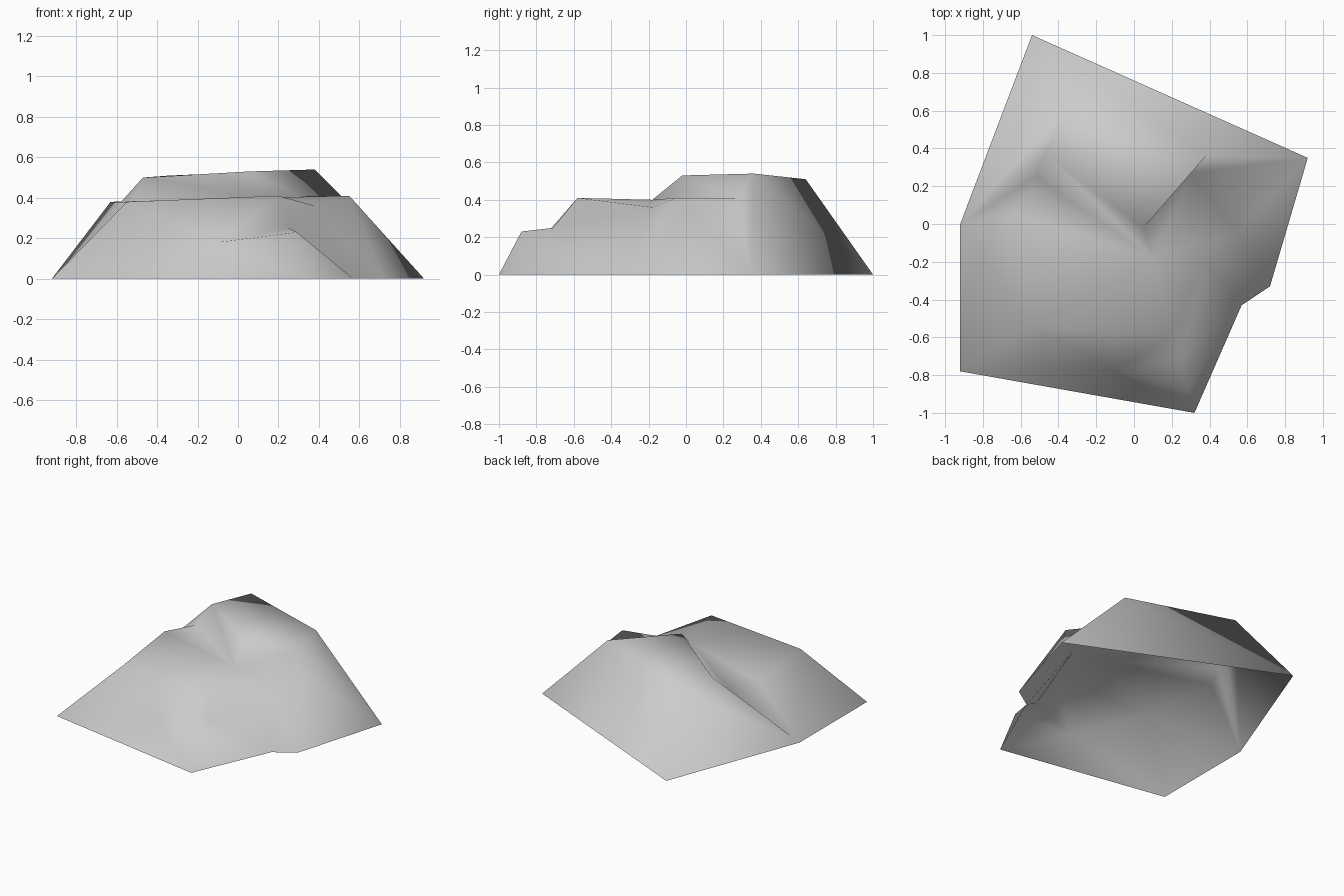
import bpy
import bmesh

cube = bpy.data.objects.get("Cube")
if cube:
    bpy.data.objects.remove(cube, do_unlink=True)

# Plain stone colour
stone = bpy.data.materials.new("stone grey")
stone.use_nodes = True
grey = (0.6, 0.6, 0.6, 1)
stone.diffuse_color = grey
stone.node_tree.nodes["Principled BSDF"].inputs["Base Color"].default_value = grey

corners = {
    # Ground outline
    "ground_back": (-.54, 1, 0), "ground_east": (.92, .35, 0),
    "notch_outer": (.72, -.33, 0), "notch_inner": (.57, -.43, 0),
    "ground_front": (.32, -1, 0), "ground_southwest": (-.92, -.78, 0),
    "ground_west": (-.92, 0, 0),
    # Upper plateau
    "peak_east": (.38, .36, .54), "peak_west": (-.47, .37, .5),
    "peak_back": (-.34, .64, .51), "peak_front": (.05, -.02, .53),
    # Foot of the upper step
    "foot_front": (.1, -.18, .4), "foot_west": (-.52, .25, .38),
    "foot_east": (.3, .27, .41),
    # Rim of the lower plateau
    "rim_east": (.55, -.05, .41), "rim_notch": (.38, -.18, .36),
    "rim_front": (.2, -.58, .41), "rim_southwest": (-.55, -.54, .38),
    "rim_west": (-.63, .05, .38),
    # Small front ledge
    "ledge_tip": (.29, -.88, .23), "ledge_inner": (.25, -.71, .25),
    "ledge_west": (-.1, -.78, .18),
}

facets = [
    # Upper plateau and its outer slopes
    "peak_east peak_back peak_west peak_front",
    "ground_west peak_west peak_back ground_back",
    "ground_back peak_back peak_east ground_east",
    "ground_east peak_east foot_east rim_east",
    # Step and west gully
    "ground_west foot_west peak_west",
    "ground_west rim_west foot_west",
    "peak_west foot_west foot_front peak_front",
    "peak_front foot_front foot_east peak_east",
    # Lower plateau
    "rim_west rim_southwest foot_front foot_west",
    "rim_southwest rim_front foot_front",
    "foot_front rim_front rim_notch",
    "foot_front rim_notch rim_east foot_east",
    # East slope and notch
    "rim_east rim_notch notch_outer",
    "rim_east notch_outer ground_east",
    "rim_notch notch_inner notch_outer",
    "rim_notch rim_front ledge_inner notch_inner",
    "notch_inner ledge_inner ledge_tip",
    "notch_inner ledge_tip ground_front",
    # Front ledge and front slope
    "ledge_tip ledge_inner ledge_west",
    "ground_front ledge_tip ledge_west",
    "ground_southwest ground_front ledge_west",
    "ground_southwest ledge_west rim_southwest",
    "ledge_west ledge_inner rim_front rim_southwest",
    "ground_west ground_southwest rim_southwest rim_west",
]

# Open-bottomed rock shell with every facet turned outward
bm = bmesh.new()
verts = {name: bm.verts.new(co) for name, co in corners.items()}
for facet in facets:
    face = bm.faces.new([verts[name] for name in facet.split()])
    face.smooth = True
    face.normal_update()
    if face.normal.z < 0:
        face.normal_flip()

mesh = bpy.data.meshes.new("rock")
bm.to_mesh(mesh)
bm.free()
mesh.materials.append(stone)
rock = bpy.data.objects.new("rock", mesh)
bpy.context.collection.objects.link(rock)
